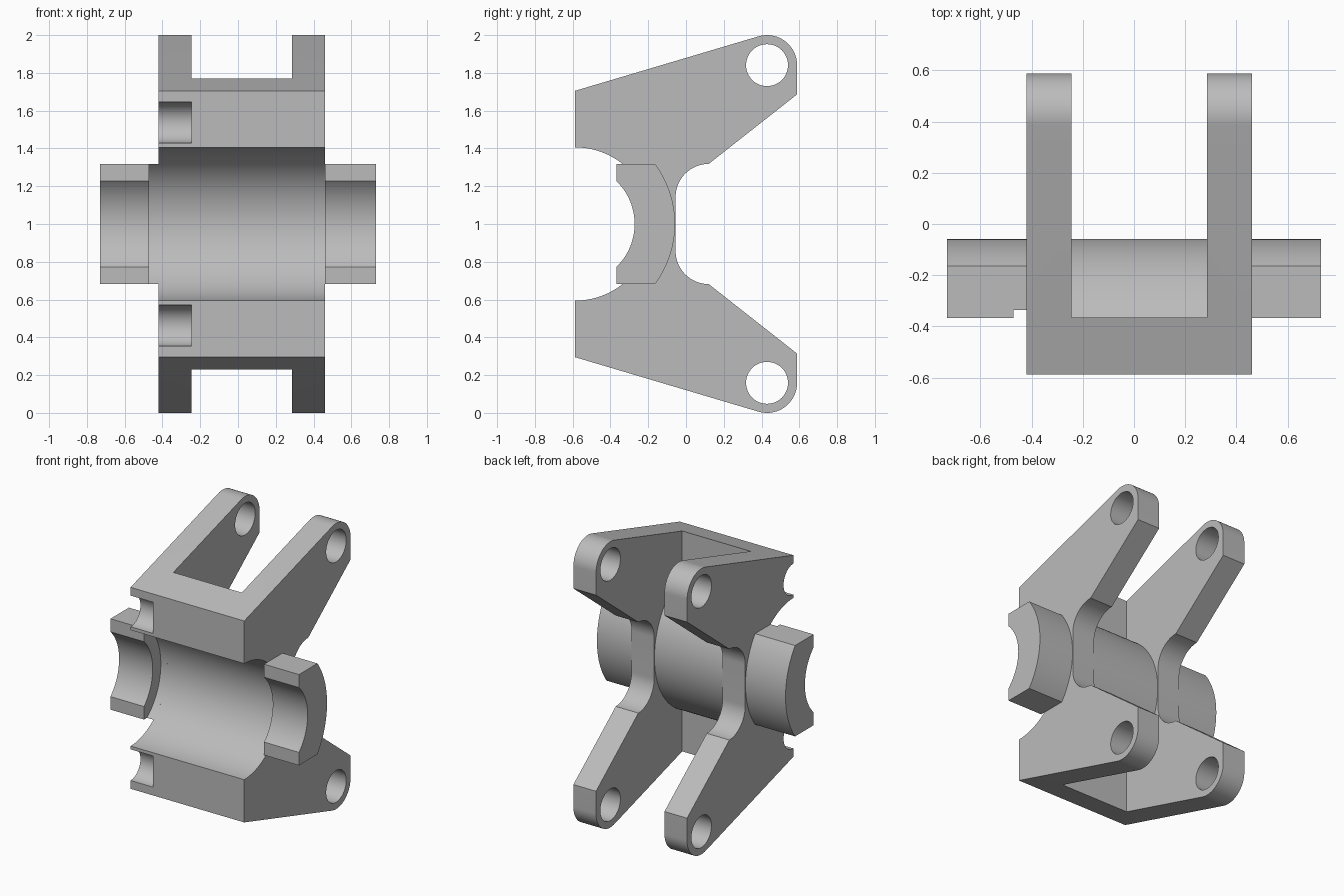
import bpy
import bmesh
from math import sin, cos, sqrt, asin, pi, radians

cube = bpy.data.objects.get("Cube")
if cube:
    bpy.data.objects.remove(cube, do_unlink=True)

MID = 1.0                 # height of the bore axis
FRONT = -0.588            # the bore axis lies in the front face
OUTER, BORE, SEAT = 0.53, 0.406, 0.316
COLLAR_H = 0.318          # half height of the end collars
PIN_Y, PIN_Z = 0.429, 0.841
X0, X1 = -0.42, 0.46      # body sides
IN0, IN1 = -0.245, 0.285  # inner faces of the arms
WALL = -0.365             # back of the front wall

grey = bpy.data.materials.new("plain grey")
grey.use_nodes = True
grey.diffuse_color = (0.5, 0.5, 0.5, 1)
grey.node_tree.nodes["Principled BSDF"].inputs["Base Color"].default_value = (0.5, 0.5, 0.5, 1)


def arc(cy, cz, r, a0, a1, n=24):
    """Points on an arc in the y-z plane, angles in radians."""
    return [(cy + r * cos(a0 + (a1 - a0) * i / n),
             cz + r * sin(a0 + (a1 - a0) * i / n)) for i in range(n + 1)]


def prism(name, pts, x0, x1):
    """Extrude a y-z profile, measured from the bore height, along x."""
    bm = bmesh.new()
    face = bm.faces.new([bm.verts.new((x0, y, z + MID)) for y, z in pts])
    ext = bmesh.ops.extrude_face_region(bm, geom=[face])
    verts = [v for v in ext["geom"] if isinstance(v, bmesh.types.BMVert)]
    bmesh.ops.translate(bm, verts=verts, vec=(x1 - x0, 0, 0))
    bmesh.ops.recalc_face_normals(bm, faces=bm.faces)
    mesh = bpy.data.meshes.new(name)
    bm.to_mesh(mesh)
    bm.free()
    ob = bpy.data.objects.new(name, mesh)
    bpy.context.collection.objects.link(ob)
    mesh.materials.append(grey)
    return ob


def rod(name, y, z, r, x0, x1, n=48):
    return prism(name, arc(y, z, r, 0, 2 * pi * (n - 1) / n, n - 1), x0, x1)


def cut(ob, cutter):
    mod = ob.modifiers.new(cutter.name, "BOOLEAN")
    mod.operation = "DIFFERENCE"
    mod.solver = "EXACT"
    mod.object = cutter
    bpy.context.view_layer.objects.active = ob
    bpy.ops.object.modifier_apply(modifier=mod.name)
    bpy.data.objects.remove(cutter, do_unlink=True)


# Yoke body: upper half of the side outline, mirrored below
half = [(FRONT, 0.705)]
half += arc(PIN_Y, PIN_Z, 0.159, radians(106.5), 0)
half += [(0.588, 0.686)]
half += arc(0.12, 0.143, 0.175, pi / 2, pi)
body = prism("yoke_body", half + [(y, -z) for y, z in reversed(half)], X0, X1)

# Pocket between the arms, leaving the front wall and the round barrel
a = pi / 2 - asin((WALL - FRONT) / OUTER)
pocket = [(WALL, 2)] + arc(FRONT, 0, OUTER, a, -a, 48) + [(WALL, -2), (1, -2), (1, 2)]
cut(body, prism("pocket_cutter", pocket, IN0, IN1))

# Main bore, pin holes and the small side notches
cut(body, rod("bore_cutter", FRONT, 0, BORE, X0 - 0.1, X1 + 0.1, 96))
for s in (1, -1):
    cut(body, rod("pin_cutter", PIN_Y, s * PIN_Z, 0.111, X0 - 0.1, X1 + 0.1))
    cut(body, rod("notch_cutter", FRONT, s * 0.538, 0.109, X0 - 0.1, IN0))


def collar_profile(inner, front):
    """Half-ring section trimmed flat above, below and at the front."""
    o = asin(COLLAR_H / OUTER)
    i = asin(min(COLLAR_H, sqrt(inner ** 2 - (front - FRONT) ** 2)) / inner)
    pts = arc(FRONT, 0, OUTER, o, -o)
    if inner * sin(i) < COLLAR_H - 0.001:
        pts += [(front, -COLLAR_H)]
    pts += arc(FRONT, 0, inner, -i, i)
    if inner * sin(i) < COLLAR_H - 0.001:
        pts += [(front, COLLAR_H)]
    return pts


# End collars, and the neck where the bore runs into the right one
seat = collar_profile(SEAT, -0.368)
parts = [body,
         prism("left_collar", seat, X1, 0.73),
         prism("right_collar", seat, -0.73, -0.47),
         prism("right_neck", collar_profile(BORE, -0.4), -0.47, X0)]

bpy.ops.object.select_all(action="DESELECT")
for ob in parts:
    ob.select_set(True)
bpy.context.view_layer.objects.active = body
bpy.ops.object.shade_smooth_by_angle(angle=radians(30))
